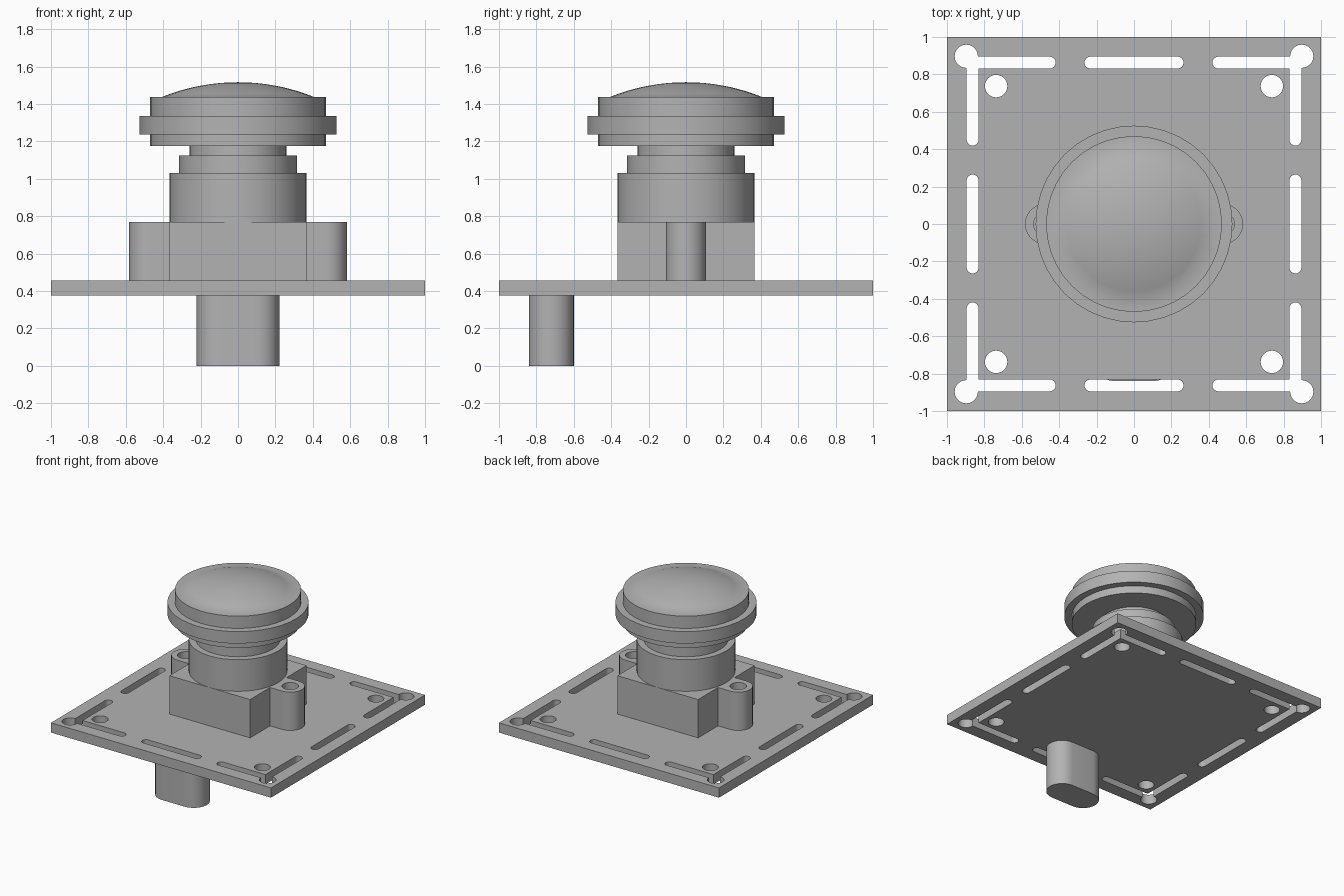
import bpy, bmesh
from math import pi, sin, cos, sqrt, radians

cube = bpy.data.objects.get("Cube")
if cube:
    bpy.data.objects.remove(cube, do_unlink=True)

GREY = (0.45, 0.45, 0.45, 1)
grey = bpy.data.materials.new("plain_grey")
grey.use_nodes = True
grey.diffuse_color = GREY
grey.node_tree.nodes["Principled BSDF"].inputs["Base Color"].default_value = GREY


def finish(name, bm):
    bmesh.ops.recalc_face_normals(bm, faces=bm.faces)
    mesh = bpy.data.meshes.new(name)
    bm.to_mesh(mesh)
    bm.free()
    mesh.materials.append(grey)
    ob = bpy.data.objects.new(name, mesh)
    bpy.context.collection.objects.link(ob)
    return ob


def smooth(ob):
    bpy.ops.object.select_all(action='DESELECT')
    ob.select_set(True)
    bpy.context.view_layer.objects.active = ob
    bpy.ops.object.shade_smooth_by_angle(angle=radians(30))


def prism(bm, outline, z0, z1):
    face = bm.faces.new([bm.verts.new((x, y, z0)) for x, y in outline])
    ext = bmesh.ops.extrude_face_region(bm, geom=[face])["geom"]
    bmesh.ops.translate(bm, vec=(0, 0, z1 - z0),
                        verts=[v for v in ext if isinstance(v, bmesh.types.BMVert)])


def arc(cx, cy, r, start, end, n):
    steps = [start + (end - start) * i / n for i in range(n + 1)]
    return [(cx + r * cos(a), cy + r * sin(a)) for a in steps]


def stadium(cx, cy, half, r, n=8):
    """Rounded slot along x; half is the distance to each arc centre."""
    return (arc(cx + half, cy, r, -pi / 2, pi / 2, n)
            + arc(cx - half, cy, r, pi / 2, 3 * pi / 2, n))


def circle(cx, cy, r, n=24):
    return arc(cx, cy, r, 0, 2 * pi, n)[:-1]


def cut(ob, outlines, z0, z1):
    """Subtract upright prisms from an object."""
    bm = bmesh.new()
    for outline in outlines:
        prism(bm, outline, z0, z1)
    cutter = finish("cutter", bm)
    mod = ob.modifiers.new("cut", 'BOOLEAN')
    mod.operation = 'DIFFERENCE'
    mod.solver = 'EXACT'
    mod.object = cutter
    bpy.ops.object.select_all(action='DESELECT')
    bpy.context.view_layer.objects.active = ob
    ob.select_set(True)
    bpy.ops.object.modifier_apply(modifier=mod.name)
    bpy.data.objects.remove(cutter, do_unlink=True)


def solid(name, outline, z0, z1):
    bm = bmesh.new()
    prism(bm, outline, z0, z1)
    return finish(name, bm)


def square(h):
    return [(-h, -h), (h, -h), (h, h), (-h, h)]


PLATE_LOW, PLATE_TOP, BLOCK_TOP = 0.375, 0.455, 0.77

# Base plate with slots, screw holes and corner holes
plate = solid("base_plate", square(1), PLATE_LOW, PLATE_TOP)
EDGE, SLOT_R = 0.863, 0.032
slots = []
for side in (-1, 1):
    slots.append(stadium(0, side * EDGE, 0.233, SLOT_R))
    for end in (-1, 1):
        slots.append(stadium(end * 0.657, side * EDGE, 0.206, SLOT_R))
turned = [[(-y, x) for x, y in s] for s in slots]
corners = [(i, j) for i in (-1, 1) for j in (-1, 1)]
for group in (slots, turned,
              [circle(i * 0.897, j * 0.897, 0.062) for i, j in corners],
              [circle(i * 0.737, j * 0.737, 0.06) for i, j in corners]):
    cut(plate, group, 0.3, 0.5)
smooth(plate)

# Plug under the front edge
smooth(solid("connector", stadium(0, -0.72, 0.102, 0.12, 16), 0, PLATE_LOW))

# Square lens mount and its two screw lugs
solid("mount_block", square(0.367), PLATE_TOP, BLOCK_TOP)
for side, label in ((1, "left"), (-1, "right")):
    outline = [(0.367, -0.108)] + arc(0.475, 0, 0.108, -pi / 2, pi / 2, 16) + [(0.367, 0.108)]
    lug = solid("mount_lug_" + label, [(side * x, y) for x, y in outline],
                PLATE_TOP, BLOCK_TOP)
    cut(lug, [circle(side * 0.475, 0, 0.062)], 0.4, 0.9)
    smooth(lug)

# Lens barrel and head, turned from one profile with a shallow glass dome
profile = [(0, 0.77), (0.367, 0.77), (0.367, 1.03), (0.315, 1.03), (0.315, 1.125),
           (0.26, 1.125), (0.26, 1.175), (0.47, 1.175), (0.47, 1.237), (0.526, 1.237),
           (0.526, 1.335), (0.47, 1.335), (0.47, 1.436)]
DOME_R, DOME_H = 0.41, 0.08
ball = (DOME_R ** 2 + DOME_H ** 2) / (2 * DOME_H)
for i in range(9):
    r = DOME_R * (1 - i / 8)
    profile.append((r, 1.516 - ball + sqrt(ball ** 2 - r * r)))
bm = bmesh.new()
verts = [bm.verts.new((r, 0, z)) for r, z in profile]
edges = [bm.edges.new(pair) for pair in zip(verts, verts[1:])]
bmesh.ops.spin(bm, geom=verts + edges, axis=(0, 0, 1), cent=(0, 0, 0),
               angle=2 * pi, steps=40, use_duplicate=False)
bmesh.ops.remove_doubles(bm, verts=bm.verts, dist=0.0005)
smooth(finish("lens", bm))
